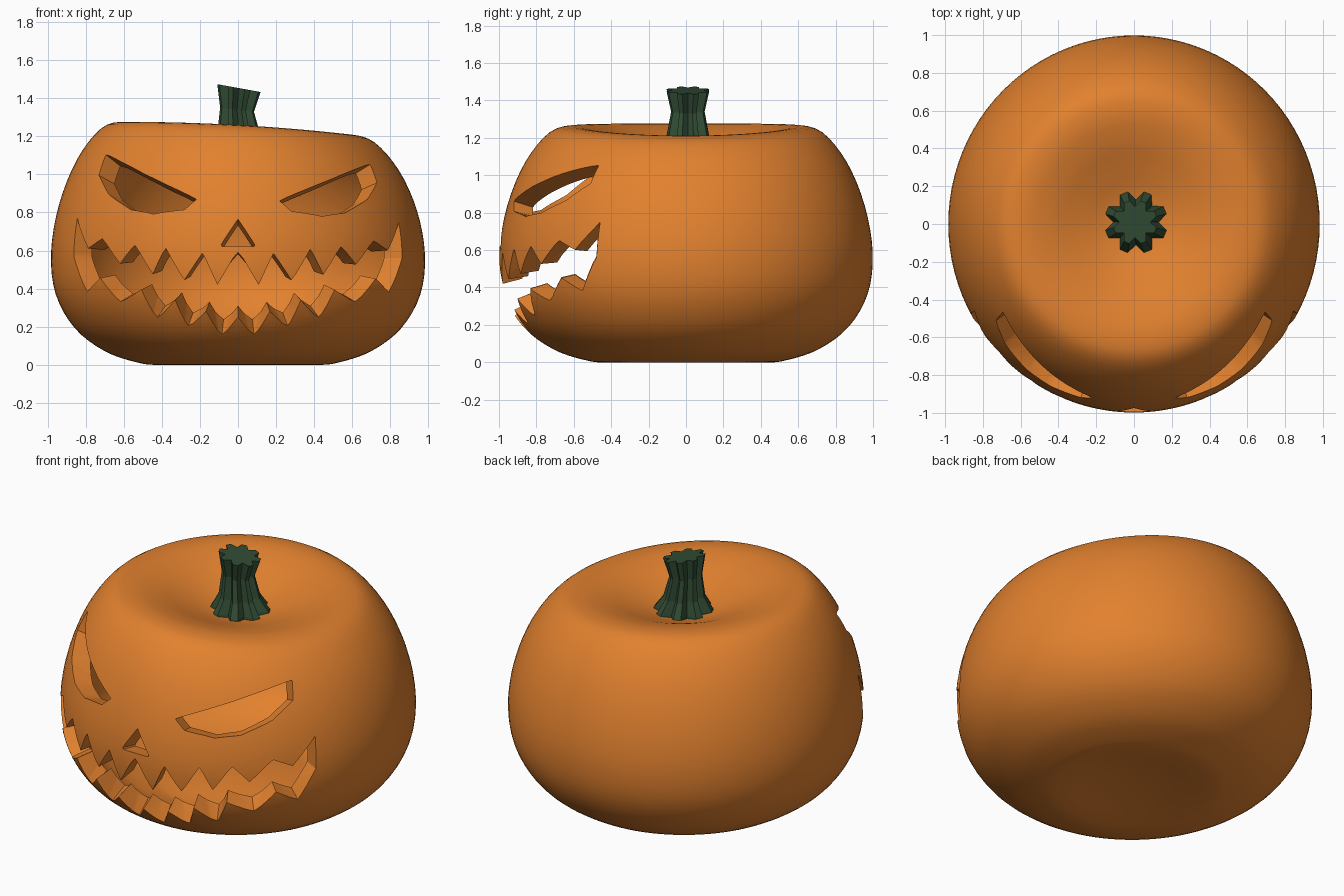
import bpy, bmesh, math
from mathutils import Vector

if "Cube" in bpy.data.objects:
    bpy.data.objects.remove(bpy.data.objects["Cube"])

WALL = 0.11


def material(name, rgb):
    mat = bpy.data.materials.new(name)
    mat.use_nodes = True
    mat.diffuse_color = (*rgb, 1)
    bsdf = mat.node_tree.nodes["Principled BSDF"]
    bsdf.inputs["Base Color"].default_value = (*rgb, 1)
    bsdf.inputs["Roughness"].default_value = 0.8
    return mat


def make_object(name, bm, mat=None):
    bmesh.ops.recalc_face_normals(bm, faces=bm.faces)
    mesh = bpy.data.meshes.new(name)
    bm.to_mesh(mesh)
    bm.free()
    obj = bpy.data.objects.new(name, mesh)
    bpy.context.collection.objects.link(obj)
    if mat:
        mesh.materials.append(mat)
    return obj


def bridge(bm, a, b):
    n = len(a)
    for i in range(n):
        bm.faces.new((a[i], a[(i + 1) % n], b[(i + 1) % n], b[i]))


def catmull(points, steps):
    pts = [Vector(p) for p in points]
    first, last = pts[1].copy(), pts[-2].copy()
    first.x, last.x = -first.x, -last.x
    pts = [first] + pts + [last]
    out = []
    for i in range(1, len(pts) - 2):
        p0, p1, p2, p3 = pts[i - 1:i + 3]
        for s in range(steps):
            t = s / steps
            out.append(0.5 * (2 * p1 + (p2 - p0) * t
                              + (2 * p0 - 5 * p1 + 4 * p2 - p3) * t ** 2
                              + (3 * p1 - p0 - 3 * p2 + p3) * t ** 3))
    return out + [pts[-2]]


# Body profile (radius, height) from top dimple to underside
profile = catmull([(0, 1.11), (.15, 1.125), (.3, 1.175), (.45, 1.23), (.6, 1.26),
                   (.73, 1.228), (.86, 1.07), (.955, .84), (.998, .59), (.973, .37),
                   (.87, .19), (.71, .07), (.54, .012), (.42, 0), (.2, .025), (0, .035)], 4)


def lathe(points, segments):
    bm = bmesh.new()
    rings = []
    for p in points[1:-1]:
        rings.append([bm.verts.new((p.x * math.cos(a), p.x * math.sin(a), p.y))
                      for a in (math.tau * k / segments for k in range(segments))])
    for a, b in zip(rings, rings[1:]):
        bridge(bm, a, b)
    for ring, p in ((rings[0], points[0]), (rings[-1], points[-1])):
        pole = bm.verts.new((0, 0, p.y))
        for i in range(segments):
            bm.faces.new((ring[i], ring[(i + 1) % segments], pole))
    return bm


def front_point(x, z):
    """Point and normal on the front of the body."""
    rim = max(range(len(profile)), key=lambda i: profile[i].y)
    for a, b in zip(profile[rim:], profile[rim + 1:]):
        if a.y >= z >= b.y:
            r = a.x + (b.x - a.x) * (a.y - z) / (a.y - b.y)
            y = -math.sqrt(max(r * r - x * x, 0))
            slope = Vector((a.y - b.y, b.x - a.x)).normalized()
            normal = Vector((x / r * slope.x, y / r * slope.x, slope.y))
            return Vector((x, y, z)), normal


def carve(body, upper, lower, droop=0):
    """Cut a hole between two chains of points, running square to the skin."""
    bm = bmesh.new()
    loops = []
    for pair in zip(upper, lower):
        outer, inner = [], []
        for x, z in pair:
            p, n = front_point(x, z)
            n = n + Vector((0, 0, droop))
            outer.append(bm.verts.new(p + n * 0.1))
            inner.append(bm.verts.new(p - n * (WALL + 0.1)))
        loops.append([outer[0], outer[1], inner[1], inner[0]])
    for a, b in zip(loops, loops[1:]):
        bridge(bm, a, b)
    bm.faces.new(loops[0])
    bm.faces.new(loops[-1])
    bmesh.ops.triangulate(bm, faces=bm.faces)
    cutter = make_object("cutter", bm)
    cutter.hide_render = True
    mod = body.modifiers.new("carve", 'BOOLEAN')
    mod.operation = 'DIFFERENCE'
    mod.solver = 'EXACT'
    mod.object = cutter
    bpy.ops.object.modifier_apply(modifier=mod.name)
    bpy.data.objects.remove(cutter)


def flip(chain):
    return [(-x, z) for x, z in chain]


# Hollow shell
orange = material("pumpkin orange", (.76, .22, .028))
body = make_object("pumpkin_body", lathe(profile, 96), orange)
bpy.ops.object.select_all(action='DESELECT')
bpy.context.view_layer.objects.active = body
body.select_set(True)
shell = body.modifiers.new("shell", 'SOLIDIFY')
shell.thickness = WALL
shell.offset = -1
bpy.ops.object.modifier_apply(modifier=shell.name)

# Eyes
brow = [(.222, .866), (.37, .935), (.51, 1.0), (.63, 1.06), (.705, 1.093)]
lid = [(.285, .812), (.45, .788), (.57, .81), (.69, .89), (.742, .988)]
carve(body, brow, lid)
carve(body, flip(brow), flip(lid))

# Nose
carve(body, [(-.09, .63), (0, .765), (.09, .63)],
      [(-.085, .622), (0, .622), (.085, .622)], droop=.1)

# Jagged mouth
top_teeth = [(0, .59), (.11, .42), (.19, .585), (.285, .445), (.385, .61), (.455, .475),
             (.55, .625), (.63, .53), (.725, .66), (.80, .61), (.858, .768)]
low_teeth = [(0, .25), (.085, .16), (.17, .28), (.265, .205), (.335, .34), (.43, .25),
             (.515, .395), (.625, .332), (.735, .455), (.805, .385), (.876, .567)]
carve(body, flip(top_teeth[:0:-1]) + top_teeth, flip(low_teeth[:0:-1]) + low_teeth)

# Sag the upper body slightly to one side
for v in body.data.vertices:
    sag = (v.co.z / 1.25) ** 3
    v.co.z -= sag * (0.054 * v.co.x + 0.045 * v.co.x ** 2)
    v.co.x *= 0.985
bpy.ops.object.shade_smooth_by_angle(angle=math.radians(30))

# Fluted stem with blunt ribs and a slanted top
bm = bmesh.new()
rings = []
for z, r, dx in ((1.09, .18, .01), (1.135, .165, .01), (1.21, .118, .005),
                 (1.34, .092, -.005), (1.455, .118, .005)):
    ring = []
    for k in range(24):
        a = math.tau * (k + 1) / 24
        rad = r * (.7 if k % 3 == 2 else 1)
        x = rad * math.cos(a) + dx
        slant = -.18 * x * (z - 1.09) / .365
        ring.append(bm.verts.new((x, rad * math.sin(a) + .01, z + slant)))
    rings.append(ring)
for a, b in zip(rings, rings[1:]):
    bridge(bm, a, b)
bm.faces.new(rings[0])
bm.faces.new(rings[-1])
make_object("stem", bm, material("stem green", (.03, .07, .033)))
